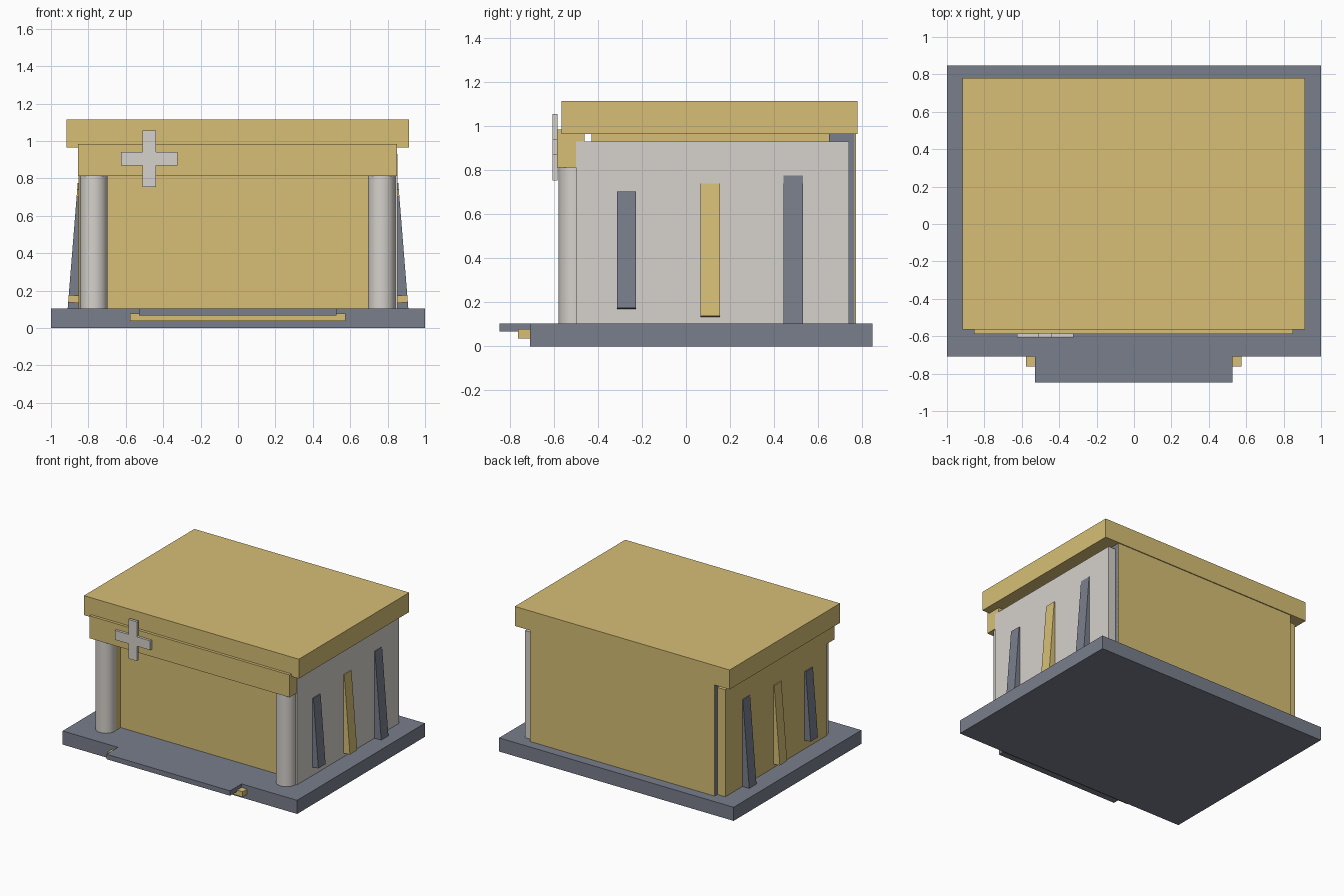
import bpy, math

if "Cube" in bpy.data.objects:
    bpy.data.objects.remove(bpy.data.objects["Cube"])


def material(name, rgb):
    m = bpy.data.materials.new(name)
    m.diffuse_color = (*rgb, 1)
    m.use_nodes = True
    m.node_tree.nodes["Principled BSDF"].inputs["Base Color"].default_value = m.diffuse_color
    return m


SAND = material("sand", (0.68, 0.52, 0.18))
SLATE = material("slate", (0.19, 0.21, 0.26))
PALE = material("pale_stone", (0.67, 0.64, 0.60))


def box(name, x, y, z, mat, tilt=0):
    """Box from (min, max) ranges, optionally tilted about y."""
    r = (x, y, z)
    bpy.ops.mesh.primitive_cube_add(size=1, location=[(a + b) / 2 for a, b in r])
    o = bpy.context.object
    o.name = name
    o.scale = [b - a for a, b in r]
    o.rotation_euler.y = tilt
    bpy.ops.object.transform_apply(location=False, rotation=False, scale=True)
    o.data.materials.append(mat)
    return o


# Plinth and entrance steps
box("plinth", (-1, 1), (-0.708, 0.848), (0, 0.105), SLATE)
box("upper_step", (-0.528, 0.526), (-0.848, -0.70), (0.067, 0.105), SLATE)
box("lower_step", (-0.578, 0.574), (-0.762, -0.70), (0.037, 0.078), SAND)

# Central hall, side walls and back wall
box("hall", (-0.70, 0.70), (-0.43, 0.655), (0.10, 0.97), SAND)
box("left_wall", (-0.853, -0.70), (-0.50, 0.74), (0.10, 0.93), SAND)
box("right_wall", (0.70, 0.853), (-0.50, 0.74), (0.10, 0.93), PALE)
box("back_wall", (-0.785, 0.79), (0.65, 0.765), (0.10, 0.97), SLATE)
box("back_panel", (-0.785, 0.79), (0.76, 0.773), (0.10, 0.97), SAND)

# Roof slab and front beam
box("roof", (-0.918, 0.914), (-0.565, 0.78), (0.965, 1.115), SAND)
box("front_beam", (-0.855, 0.851), (-0.587, -0.462), (0.812, 0.985), SAND)

# Front columns
for side, x in (("left", -0.771), ("right", 0.768)):
    bpy.ops.mesh.primitive_cylinder_add(vertices=32, radius=0.074, depth=0.72,
                                        location=(x, -0.505, 0.46))
    col = bpy.context.object
    col.name = side + "_column"
    col.data.materials.append(PALE)
    bpy.ops.object.shade_smooth_by_angle(angle=math.radians(40))

# Leaning buttresses, growing taller towards the back
for side, s in (("left", -1), ("right", 1)):
    for i, (y, half, mat) in enumerate(((-0.27, 0.265, SLATE), (0.11, 0.302, SAND),
                                        (0.487, 0.338, SLATE))):
        cx = s * 0.849
        box(f"{side}_buttress_{i + 1}", (cx - 0.035, cx + 0.035), (y - 0.044, y + 0.044),
            (0.436 - half, 0.436 + half), mat, tilt=-s * 0.08)

# Plus-shaped emblem on the front beam
cx, cz, arm, half = -0.475, 0.905, 0.151, 0.036
pts = []
for k in range(4):
    c, s = round(math.cos(k * math.pi / 2)), round(math.sin(k * math.pi / 2))
    for u, v in ((half, -half), (arm, -half), (arm, half)):
        pts.append((cx + u * c - v * s, cz + u * s + v * c))
n = len(pts)
verts = [(x, y, z) for y in (-0.606, -0.584) for x, z in pts]
faces = [tuple(range(n)), tuple(range(2 * n - 1, n - 1, -1))]
faces += [((i + 1) % n, i, n + i, n + (i + 1) % n) for i in range(n)]
mesh = bpy.data.meshes.new("plus_emblem")
mesh.from_pydata(verts, [], faces)
mesh.materials.append(PALE)
bpy.context.collection.objects.link(bpy.data.objects.new("plus_emblem", mesh))
